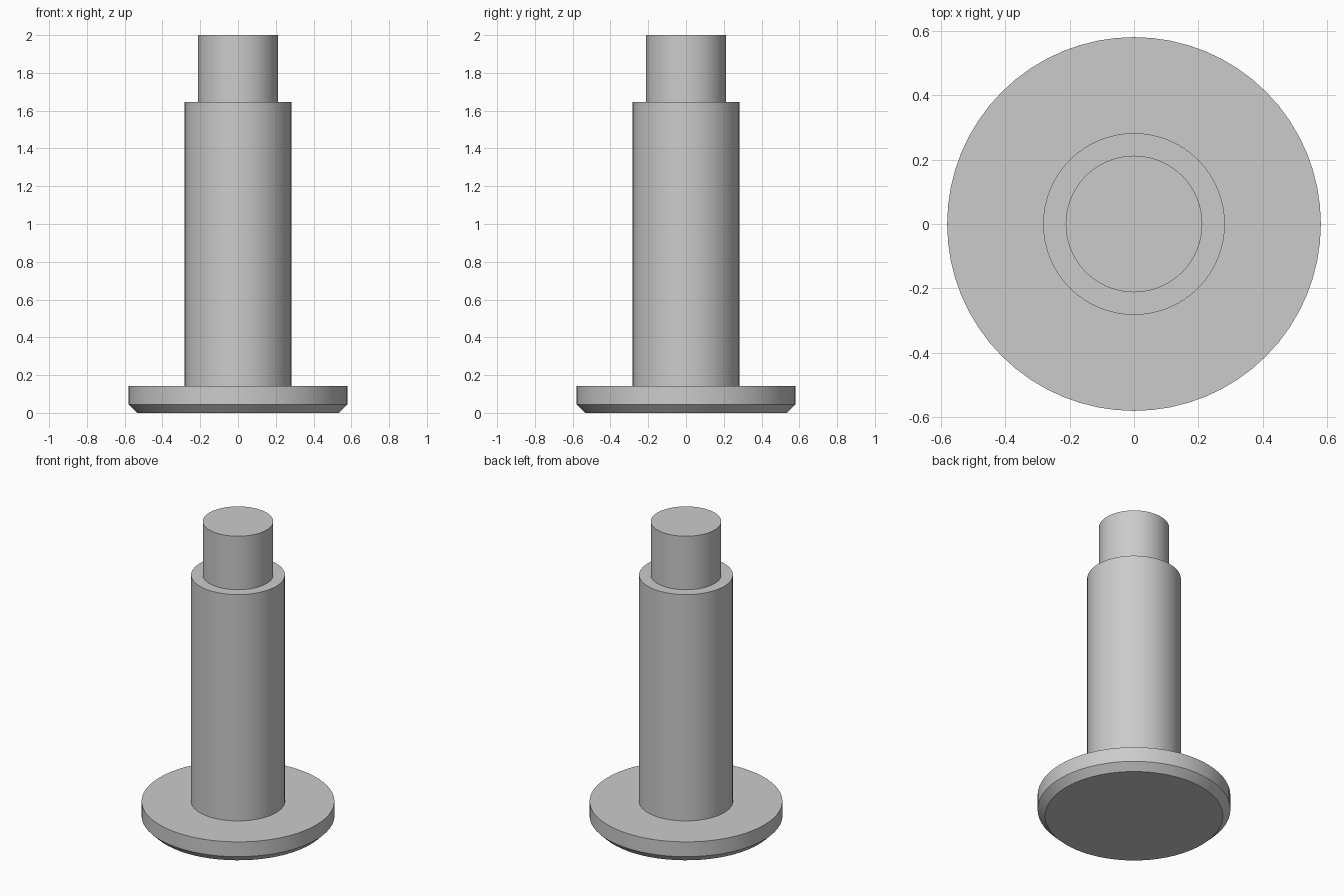
import bpy
import bmesh
import math

cube = bpy.data.objects.get("Cube")
if cube:
    bpy.data.objects.remove(cube, do_unlink=True)

SEGMENTS = 64

# Plain grey metal shared by every part
steel = bpy.data.materials.new("grey_steel")
steel.use_nodes = True
grey = (0.6, 0.6, 0.6, 1.0)
steel.diffuse_color = grey
steel.node_tree.nodes["Principled BSDF"].inputs["Base Color"].default_value = grey


def turned_part(name, profile):
    """Lathe a (radius, height) profile around z; ends on the axis close it."""
    bm = bmesh.new()
    verts = [bm.verts.new((r, 0, z)) for r, z in profile]
    edges = [bm.edges.new(pair) for pair in zip(verts, verts[1:])]
    bmesh.ops.spin(bm, geom=verts + edges, cent=(0, 0, 0), axis=(0, 0, 1),
                   angle=math.tau, steps=SEGMENTS, use_duplicate=False)
    bmesh.ops.remove_doubles(bm, verts=bm.verts, dist=0.0001)
    bmesh.ops.dissolve_limit(bm, angle_limit=0.001, verts=bm.verts, edges=bm.edges)
    bmesh.ops.recalc_face_normals(bm, faces=bm.faces)
    mesh = bpy.data.meshes.new(name)
    bm.to_mesh(mesh)
    bm.free()
    mesh.materials.append(steel)
    part = bpy.data.objects.new(name, mesh)
    bpy.context.collection.objects.link(part)
    bpy.ops.object.select_all(action="DESELECT")
    part.select_set(True)
    bpy.context.view_layer.objects.active = part
    bpy.ops.object.shade_smooth_by_angle(angle=math.radians(30))
    return part


# One continuous pin: chamfered flange, main shaft, narrower end
turned_part("stepped_pin", [
    (0, 0), (0.535, 0), (0.58, 0.045), (0.58, 0.143),
    (0.282, 0.143), (0.282, 1.645), (0.212, 1.645),
    (0.212, 2), (0, 2),
])
